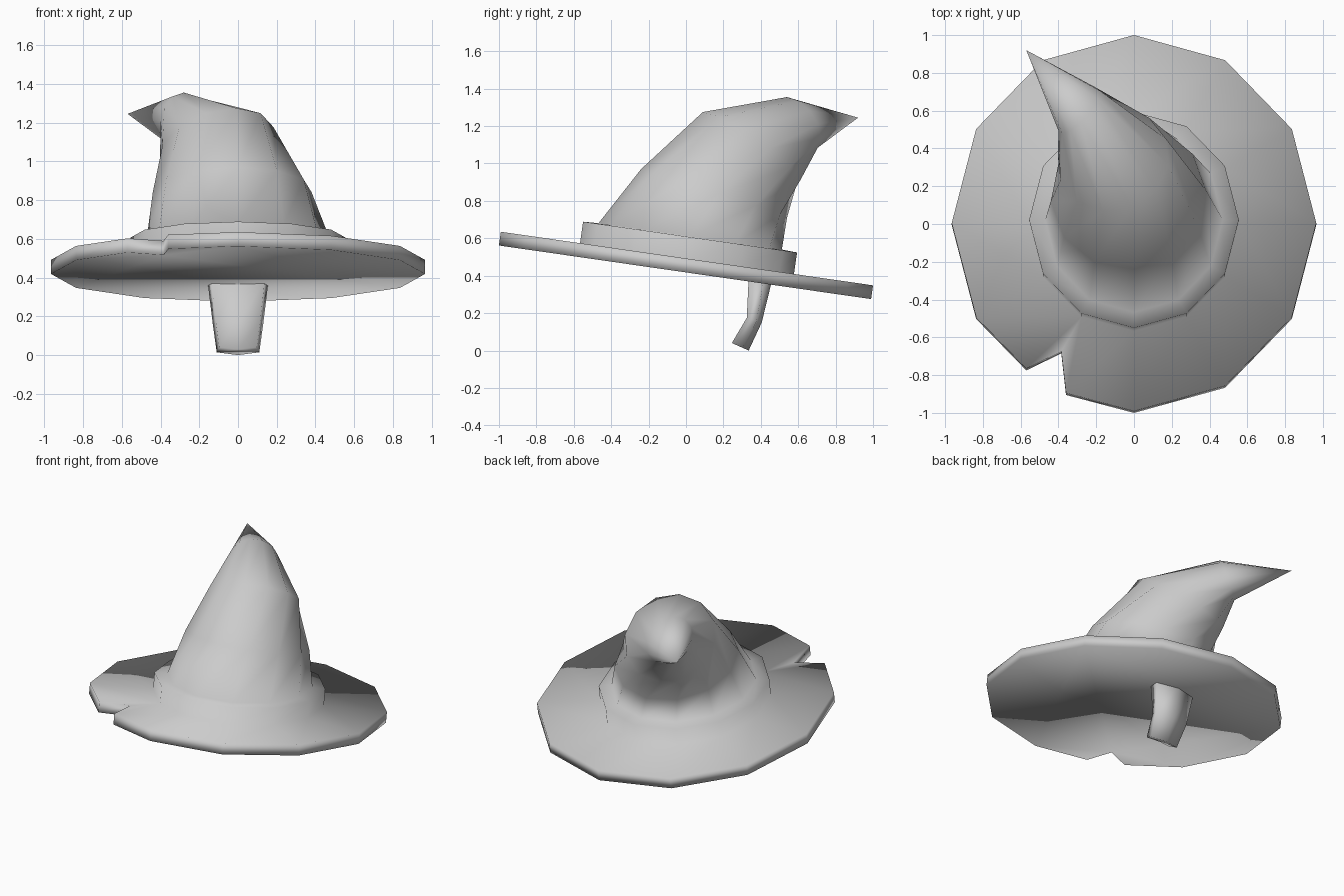
import bpy, bmesh
from math import cos, sin, pi
from mathutils import Vector

cube = bpy.data.objects.get("Cube")
if cube:
    bpy.data.objects.remove(cube)

COLOUR = (0.6, 0.6, 0.6, 1)
grey = bpy.data.materials.new("mid_grey")
grey.use_nodes = True
grey.diffuse_color = COLOUR
grey.node_tree.nodes["Principled BSDF"].inputs["Base Color"].default_value = COLOUR

SIDES = 12
ANGLES = [2 * pi * i / SIDES for i in range(SIDES)]


def tilted(x, y, h):
    """Point at height h over the sloping plane of the brim."""
    return Vector((x, y + 0.143 * h, 0.455 - 0.144 * y + 0.99 * h))


def add_ring(bm, points):
    return [bm.verts.new(p) for p in points]


def skin(bm, a, b, link=None):
    """Join ring a to ring b; link gives the partner in b of each point in a."""
    link = link or list(range(len(a)))
    for i in range(len(a)):
        j = (i + 1) % len(a)
        corners = [a[i], a[j], b[link[j]], b[link[i]]]
        bm.faces.new(list(dict.fromkeys(corners)))


def finish(bm, name):
    bmesh.ops.recalc_face_normals(bm, faces=bm.faces[:])
    for f in bm.faces:
        f.smooth = True
    mesh = bpy.data.meshes.new(name)
    bm.to_mesh(mesh)
    bm.free()
    mesh.materials.append(grey)
    bpy.context.collection.objects.link(bpy.data.objects.new(name, mesh))


# Brim outline, with one corner swapped for a torn notch
NOTCH = [(-0.57, -0.77), (-0.385, -0.68), (-0.36, -0.90)]
outline, link = [], []
for i, a in enumerate(ANGLES):
    corner = NOTCH if i == 8 else [(0.965 * cos(a), 0.995 * sin(a))]
    outline += corner
    link += [i] * len(corner)

hat = bmesh.new()
low_rim = add_ring(hat, [tilted(x, y, -0.037) for x, y in outline])
top_rim = add_ring(hat, [tilted(x, y, 0.037) for x, y in outline])
hat.faces.new(low_rim)
skin(hat, low_rim, top_rim)

# Hat band and foot of the crown
rings = []
for rx, ry, h in [(0.555, 0.572, 0.037), (0.555, 0.572, 0.153), (0.47, 0.49, 0.157)]:
    rings.append(add_ring(hat, [tilted(rx * cos(a), ry * sin(a), h) for a in ANGLES]))
skin(hat, top_rim, rings[0], link)

# Bent crown: centre, sideways half axis, forward half axis
CROWN = [
    ((-0.03, 0.15, 0.84), (0.41, 0.03, 0), (0.03, -0.39, 0.13)),
    ((-0.11, 0.34, 1.08), (0.28, 0.11, 0), (0.10, -0.25, 0.195)),
    ((-0.29, 0.60, 1.21), (0.11, 0.105, 0), (0.01, -0.06, 0.145)),
]
for c, u, v in CROWN:
    c, u, v = Vector(c), Vector(u), Vector(v)
    rings.append(add_ring(hat, [c + u * cos(a) - v * sin(a) for a in ANGLES]))
for a, b in zip(rings, rings[1:]):
    skin(hat, a, b)

# Pointed tip
tip = hat.verts.new((-0.57, 0.92, 1.245))
last = rings[-1]
for i in range(SIDES):
    hat.faces.new((last[i], last[(i + 1) % SIDES], tip))
finish(hat, "hat")

# Curved tab under the back: front y z, back y z, half width
SECTION = [(-0.88, 0), (0, 0.25), (0.88, 0), (1, 0.65), (0, 1), (-1, 0.65)]
LEVELS = [
    ((0.245, 0.04), (0.335, 0.0), 0.11),
    ((0.325, 0.175), (0.405, 0.15), 0.13),
    ((0.335, 0.385), (0.46, 0.375), 0.157),
]
tab = bmesh.new()
levels = []
for front, back, w in LEVELS:
    f, b = Vector((0, *front)), Vector((0, *back))
    levels.append(add_ring(tab, [f.lerp(b, t) + Vector((w * s, 0, 0)) for s, t in SECTION]))
for a, b in zip(levels, levels[1:]):
    skin(tab, a, b)
tab.faces.new(levels[0])
tab.faces.new(levels[-1])
finish(tab, "hanging_tab")
